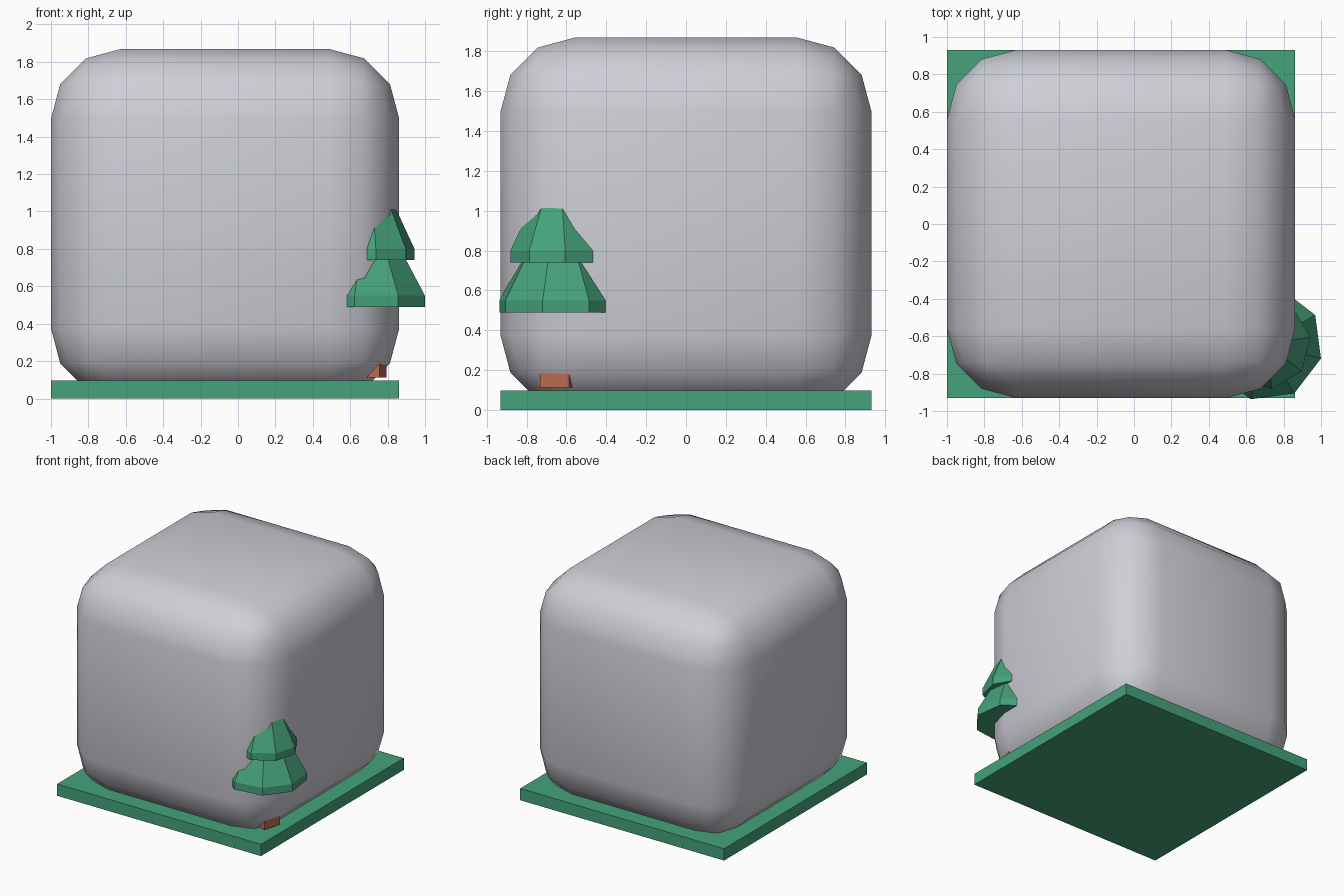
import bpy, bmesh, math

if "Cube" in bpy.data.objects:
    bpy.data.objects.remove(bpy.data.objects["Cube"])


def material(name, rgb):
    m = bpy.data.materials.new(name)
    m.diffuse_color = (*rgb, 1.0)
    m.use_nodes = True
    m.node_tree.nodes["Principled BSDF"].inputs["Base Color"].default_value = m.diffuse_color
    return m


green = material("green", (0.06, 0.36, 0.20))
grey = material("light grey", (0.62, 0.62, 0.68))
brown = material("bark brown", (0.48, 0.145, 0.08))


def finish(name, bm, mat):
    bmesh.ops.recalc_face_normals(bm, faces=bm.faces)
    me = bpy.data.meshes.new(name)
    bm.to_mesh(me)
    bm.free()
    me.materials.append(mat)
    ob = bpy.data.objects.new(name, me)
    bpy.context.collection.objects.link(ob)
    return ob


def box(name, x, y, z, mat):
    bm = bmesh.new()
    bmesh.ops.create_cube(bm, size=1)
    for v in bm.verts:
        for i, (lo, hi) in enumerate((x, y, z)):
            v.co[i] = lo + (v.co[i] + 0.5) * (hi - lo)
    return finish(name, bm, mat)


def tier(name, centre, sides, turn, profile, mat):
    """Stack of regular polygon rings from (radius, z) pairs, capped at both ends."""
    bm = bmesh.new()
    rings = []
    for r, z in profile:
        angles = [math.radians(turn) + math.tau * i / sides for i in range(sides)]
        rings.append([bm.verts.new((centre[0] + r * math.cos(a),
                                    centre[1] + r * math.sin(a), z)) for a in angles])
    for low, high in zip(rings, rings[1:]):
        for i in range(sides):
            j = (i + 1) % sides
            bm.faces.new((low[i], low[j], high[j], high[i]))
    bm.faces.new(rings[0])
    bm.faces.new(rings[-1])
    return finish(name, bm, mat)


# Ground slab
X, Y = (-1.0, 0.862), (-0.931, 0.931)
box("ground_slab", X, Y, (0.0, 0.097), green)

# Large rounded block, its foot sunk into the slab
block = box("rounded_block", X, Y, (0.002, 1.868), grey)
bevel = block.modifiers.new("round_edges", "BEVEL")
bevel.width = 0.372
bevel.segments = 3
bevel.limit_method = "NONE"
for p in block.data.polygons:
    p.use_smooth = True

# Tree half buried in the block corner
CENTRE = (0.703, -0.64)
tier("tree_trunk", CENTRE, 4, -60, [(0.106, 0.112), (0.106, 0.50)], brown)
tier("lower_branches", CENTRE, 8, -15,
     [(0.307, 0.488), (0.307, 0.55), (0.20, 0.745)], green)
tier("upper_branches", CENTRE, 8, 8,
     [(0.243, 0.74), (0.243, 0.80), (0.14, 1.02)], green)
